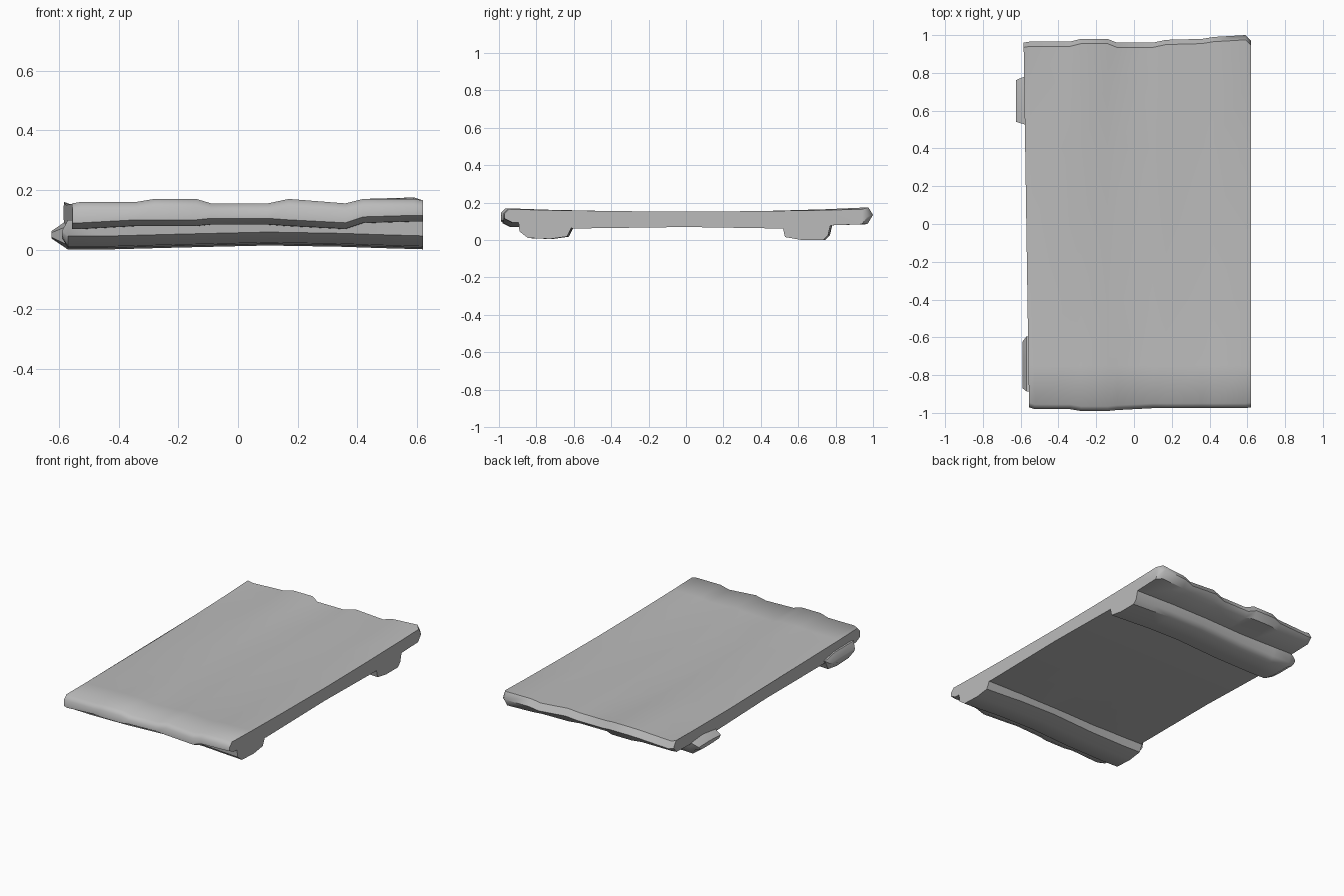
import bpy
import bmesh
import math

cube = bpy.data.objects.get("Cube")
if cube:
    bpy.data.objects.remove(cube, do_unlink=True)

# One plain weathered grey
grey = bpy.data.materials.new("weathered grey")
grey.use_nodes = True
colour = (0.5, 0.5, 0.5, 1)
grey.diffuse_color = colour
grey.node_tree.nodes["Principled BSDF"].inputs["Base Color"].default_value = colour


def loft(name, rings, angle):
    """Skin closed rings of points, cap both ends and shade the result."""
    bm = bmesh.new()
    loops = [[bm.verts.new(point) for point in ring] for ring in rings]
    for first, second in zip(loops, loops[1:]):
        for i in range(len(first)):
            j = (i + 1) % len(first)
            bm.faces.new((first[i], first[j], second[j], second[i]))
    caps = [bm.faces.new(loops[0]), bm.faces.new(loops[-1])]
    bmesh.ops.triangulate(bm, faces=caps)
    bmesh.ops.recalc_face_normals(bm, faces=bm.faces)
    mesh = bpy.data.meshes.new(name)
    bm.to_mesh(mesh)
    bm.free()
    mesh.materials.append(grey)
    obj = bpy.data.objects.new(name, mesh)
    bpy.context.collection.objects.link(obj)
    bpy.ops.object.select_all(action="DESELECT")
    obj.select_set(True)
    bpy.context.view_layer.objects.active = obj
    bpy.ops.object.shade_smooth_by_angle(angle=math.radians(angle))
    return obj


# Deck stations: x, front y, back y, front lip z, front top z, middle z, back top z
stations = [
    (-.57, -.97, .96, .08, .155, .15, .16),
    (-.54, -.98, .965, .08, .16, .155, .15),
    (-.34, -.98, .965, .09, .16, .155, .16),
    (-.28, -.99, .98, .09, .17, .155, .17),
    (-.14, -.99, .98, .09, .17, .15, .17),
    (-.09, -.985, .96, .095, .155, .145, .155),
    (.1, -.975, .96, .095, .155, .155, .155),
    (.17, -.975, .975, .09, .17, .155, .17),
    (.36, -.975, .98, .08, .155, .15, .155),
    (.42, -.975, .99, .1, .17, .155, .17),
    (.59, -.975, 1, .105, .17, .155, .175),
    (.62, -.97, .97, .105, .165, .155, .165),
]


def deck_ring(x, front, back, lip, front_top, middle, back_top):
    """Side outline of the deck: worn rounded ends and a sagging middle."""
    profile = [
        (front + .04, lip - .01), (front, lip + .01), (front, front_top - .025),
        (front + .025, front_top),
        (-.75, (front_top + middle) / 2), (-.4, middle), (0, middle - .003),
        (.4, middle), (.75, (back_top + middle) / 2),
        (back - .025, back_top), (back, back_top - .04), (back - .03, .085),
        (.75, .078), (.5, .062), (0, .07), (-.6, .062), (-.85, lip - .012),
    ]
    # The worn side edge runs slightly out of square
    skew = -.015 if x < -.5 else 0
    return [(x + skew * y, y, z) for y, z in profile]


loft("deck", [deck_ring(*station) for station in stations], 50)


def beam(name, profile, tip_x, base):
    """Cross beam under the deck with a chipped, tapered right end."""
    centre_y = sum(y for y, z in profile) / len(profile)
    rings = []
    # Shrunken tip ring
    rings.append([(tip_x, centre_y + (y - centre_y) * .85, .05 + (z - .05) * .25)
                  for y, z in profile])
    # Uneven hewn body
    for x in (-.57, -.45, -.2, .1, .35, .48, .62):
        lift = base + .007 * math.sin(x * 5 + 1)
        rings.append([(x, y + .006 * math.sin(x * 7), z + (lift if z < .05 else 0))
                      for y, z in profile])
    loft(name, rings, 45)


beam("front_beam", [(-.89, .1), (-.885, .045), (-.84, .01), (-.72, .005),
                    (-.63, .018), (-.6, .08), (-.7, .1)], -.59, .007)
beam("back_beam", [(.52, .08), (.535, .015), (.62, 0), (.74, 0),
                   (.765, .025), (.78, .09), (.65, .1)], -.625, .007)
